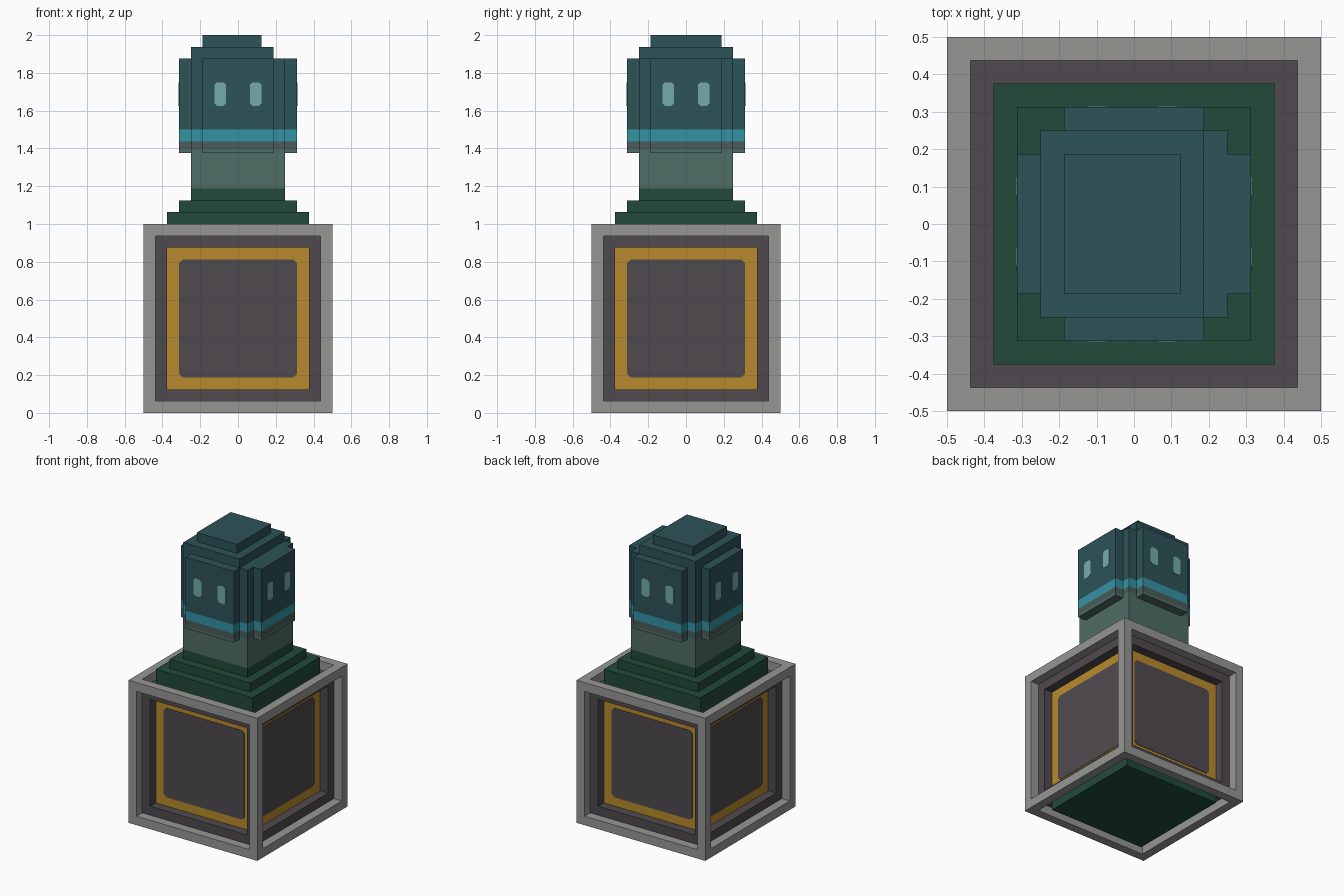
import bpy, bmesh, math
from mathutils import Matrix, Vector

cube = bpy.data.objects.get("Cube")
if cube:
    bpy.data.objects.remove(cube, do_unlink=True)

U = 1 / 16  # one modelling unit


def material(name, rgb):
    lin = [((c / 255 + 0.055) / 1.055) ** 2.4 for c in rgb] + [1.0]
    m = bpy.data.materials.new(name)
    m.use_nodes = True
    m.diffuse_color = lin
    m.node_tree.nodes["Principled BSDF"].inputs["Base Color"].default_value = lin
    return m


GREY = material("light grey", (150, 151, 149))
DARK = material("dark purple grey", (79, 74, 78))
GOLD = material("gold", (184, 138, 44))
GREEN = material("dark green", (33, 74, 58))
TEAL = material("dark teal", (45, 83, 88))
BAND = material("bright teal", (52, 146, 164))
NECK = material("grey green", (79, 109, 102))
SHADE = material("dark grey green", (74, 92, 88))
EYE = material("pale teal", (116, 172, 174))


def add_box(bm, lo, hi):
    lo, hi = Vector(lo), Vector(hi)
    mat = Matrix.Translation((lo + hi) / 2) @ Matrix.Diagonal((*(hi - lo), 1))
    bmesh.ops.create_cube(bm, size=1, matrix=mat)


def finish(name, bm, *mats):
    me = bpy.data.meshes.new(name)
    bm.to_mesh(me)
    bm.free()
    for m in mats:
        me.materials.append(m)
    ob = bpy.data.objects.new(name, me)
    bpy.context.collection.objects.link(ob)
    return ob


def box(name, lo, hi, mat):
    bm = bmesh.new()
    add_box(bm, lo, hi)
    return finish(name, bm, mat)


def frame(name, h, mat):
    """Open cube frame of half size h, centred at z = 0.5: posts, then rails between them."""
    bm = bmesh.new()
    i = h - U
    for a in (-1, 1):
        for b in (-1, 1):
            pa, pb = sorted((a * i, a * h)), sorted((b * i, b * h))
            add_box(bm, (pa[0], pb[0], 0.5 - h), (pa[1], pb[1], 0.5 + h))
            add_box(bm, (-i, pa[0], 0.5 + pb[0]), (i, pa[1], 0.5 + pb[1]))
            add_box(bm, (pa[0], -i, 0.5 + pb[0]), (pa[1], i, 0.5 + pb[1]))
    return finish(name, bm, mat)


# Colour bands of the figure, from bottom to top
CUTS = (19 * U, 1.395, 23 * U, 24 * U)
BANDS = (GREEN, NECK, SHADE, BAND, TEAL)


def banded(name, lo, hi, turn=0):
    """Box cut at the band heights, each face coloured by its height."""
    bm = bmesh.new()
    add_box(bm, lo, hi)
    for z in CUTS:
        bmesh.ops.bisect_plane(bm, geom=bm.verts[:] + bm.edges[:] + bm.faces[:],
                               plane_co=(0, 0, z), plane_no=(0, 0, 1))
    for f in bm.faces:
        f.material_index = sum(f.calc_center_median().z > z for z in CUTS)
    bm.transform(Matrix.Rotation(turn, 4, "Z"))
    return finish(name, bm, *BANDS)


def plate(name, x, z, hw, hh, chamfer, depth, turn, mat):
    """Thin plate with cut corners, lying on the plane y = -depth, turned about z."""
    c = chamfer
    pts = [(-hw + c, -hh), (hw - c, -hh), (hw, -hh + c), (hw, hh - c),
           (hw - c, hh), (-hw + c, hh), (-hw, hh - c), (-hw, -hh + c)]
    bm = bmesh.new()
    face = bm.faces.new([bm.verts.new((x + px, -depth - 0.003, z + pz)) for px, pz in pts])
    ext = bmesh.ops.extrude_face_region(bm, geom=[face])
    back = [v for v in ext["geom"] if isinstance(v, bmesh.types.BMVert)]
    bmesh.ops.translate(bm, verts=back, vec=(0, 0.006, 0))
    bmesh.ops.recalc_face_normals(bm, faces=bm.faces)
    bm.transform(Matrix.Rotation(turn, 4, "Z"))
    return finish(name, bm, mat)


# Stepped cage with a gold core
frame("outer_frame", 8 * U, GREY)
frame("inner_frame", 7 * U, DARK)
box("core", (-6 * U, -6 * U, 2 * U), (6 * U, 6 * U, 14 * U), GOLD)
box("bottom_slab", (-6 * U, -6 * U, 0), (6 * U, 6 * U, 2 * U), GREEN)

# Stepped pedestal
box("pedestal_lower", (-6 * U, -6 * U, 14 * U), (6 * U, 6 * U, 17 * U), GREEN)
box("pedestal_upper", (-5 * U, -5 * U, 17 * U), (5 * U, 5 * U, 18 * U), GREEN)

# Neck and head, with the stepped crown set off to one side
banded("neck_and_head", (-4 * U, -4 * U, 18 * U), (4 * U, 4 * U, 30 * U))
box("crown_lower", (-4 * U, -4 * U, 30 * U), (3 * U, 4 * U, 31 * U), TEAL)
box("crown_upper", (-3 * U, -3 * U, 31 * U), (2 * U, 3 * U, 32 * U), TEAL)

# Panels, face plates and eyes on all four sides
for k, side in enumerate(("front", "left", "back", "right")):
    turn = k * math.pi / 2
    plate(side + "_panel", 0, 0.5, 5 * U, 5 * U, 0.02, 6 * U, turn, DARK)
    banded(side + "_face", (-3 * U, -5 * U, 22 * U), (3 * U, -4 * U, 30 * U), turn)
    for s, eye in ((-1, "right"), (1, "left")):
        plate(f"{side}_{eye}_eye", s * 1.5 * U, 27 * U, U / 2, U, 0.014, 5 * U, turn, EYE)
